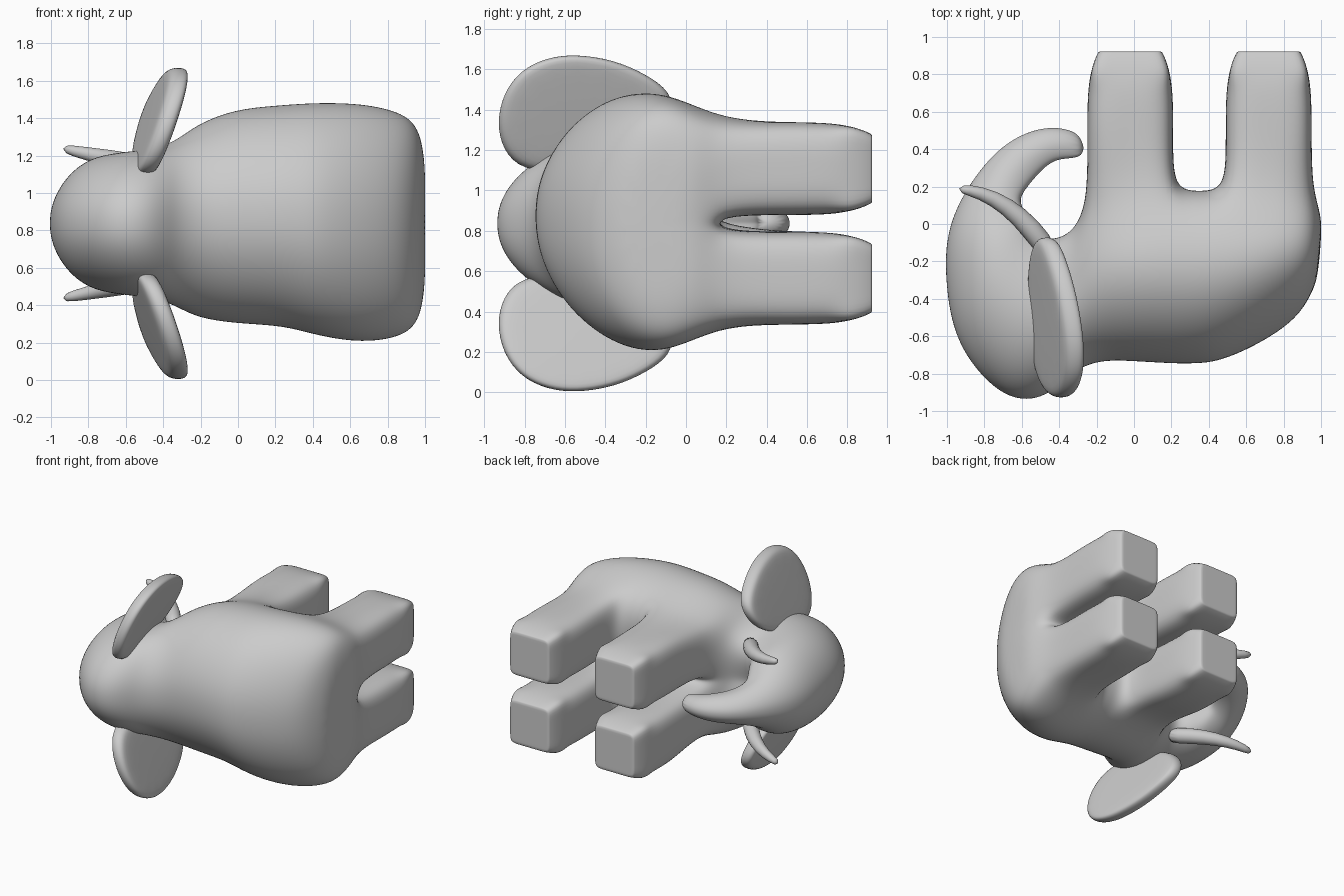
import bpy, bmesh, math
from mathutils import Vector

if "Cube" in bpy.data.objects:
    bpy.data.objects.remove(bpy.data.objects["Cube"])

ZC = 0.837  # symmetry plane: the animal lies on its side


def skin(bm, rings, skip=()):
    """Bridge point rings with quads, leaving out the (ring, point) cells in skip."""
    vr = [[bm.verts.new(p) for p in r] for r in rings]
    n = len(vr[0])
    for k, (a, b) in enumerate(zip(vr, vr[1:])):
        for i in range(n):
            if (k, i) not in skip:
                bm.faces.new((a[i], a[(i + 1) % n], b[(i + 1) % n], b[i]))
    bm.faces.new(vr[0])
    bm.faces.new(vr[-1])
    return vr


def finish(bm, name, sub):
    bmesh.ops.recalc_face_normals(bm, faces=bm.faces)
    me = bpy.data.meshes.new(name)
    bm.to_mesh(me)
    bm.free()
    ob = bpy.data.objects.new(name, me)
    bpy.context.collection.objects.link(ob)
    m = ob.modifiers.new("Subdivision", 'SUBSURF')
    m.levels = m.render_levels = sub
    me.shade_smooth()


# one cage from rump to trunk tip:
# belly x, y, back x, y, half width, centre height
spine = [(1.0, -.08, .985, -.28, .27, .83), (1.005, .05, .945, -.39, .47, .83),
         (.955, .2, .855, -.53, .59, .83), (.72, .2, .64, -.665, .637, .837),
         (.49, .2, .45, -.745, .625, .855), (.35, .19, .33, -.755, .605, .87),
         (.21, .2, .2, -.755, .585, .88), (-.02, .18, -.02, -.74, .57, .875),
         (-.25, .12, -.18, -.735, .515, .85), (-.33, -.04, -.33, -.79, .44, ZC),
         (-.44, -.07, -.46, -.94, .395, ZC), (-.49, -.06, -.69, -.965, .385, ZC),
         (-.53, -.02, -.955, -.67, .365, ZC), (-.56, .04, -1.01, -.35, .335, ZC),
         (-.59, .09, -1.015, -.09, .28, ZC), (-.61, .14, -.94, .13, .185, ZC),
         (-.55, .22, -.77, .37, .12, ZC), (-.47, .31, -.6, .49, .1, ZC),
         (-.4, .35, -.42, .53, .08, ZC), (-.26, .35, -.27, .48, .055, ZC)]
# half cross-section: (belly-to-back, sideways)
half = [(.05, .06), (0, .44), (.05, .82), (.34, 1.03), (.6, .99), (.83, .73), (.97, .35)]
section = half + [(1, 0)] + [(t, -w) for t, w in reversed(half)]
N = len(section)
rings = [[(bx + (tx - bx) * t, by + (ty - by) * t, zc + h * w) for t, w in section]
         for bx, by, tx, ty, h, zc in spine]

# leave 2 x 2 openings on the belly and grow a leg from each
openings = [(k, j, x, s) for k, x in ((2, .72), (6, -.02))
            for j, s in ((0, 1), (N - 3, -1))]
skip = {(k + a, j + b) for k, j, x, s in openings for a in (0, 1) for b in (0, 1)}
bm = bmesh.new()
grid = skin(bm, rings, skip)
crease = bm.edges.layers.float.new("crease_edge")
walk = [(0, 0), (1, 0), (2, 0), (2, 1), (2, 2), (1, 2), (0, 2), (0, 1)]
for k, j, x, s in openings:
    prev = [grid[k + a][j + b] for a, b in walk]
    for y, r in ((.45, .229), (.74, .23), (.88, .192), (.922, .168)):
        cur = [bm.verts.new((x + (1 - a) * r, y, ZC + s * .271 + (b - 1) * r))
               for a, b in walk]
        for i in range(8):
            bm.faces.new((prev[i], prev[(i + 1) % 8], cur[(i + 1) % 8], cur[i]))
        if y > .8:  # corners sharpen towards the foot
            for i in range(0, 8, 2):
                bm.edges.get((prev[i], cur[i]))[crease] = .35
        prev = cur
    mid = bm.verts.new((x, .922, ZC + s * .271))
    for i in range(1, 9, 2):
        bm.faces.new((prev[i], prev[(i + 1) % 8], prev[(i + 2) % 8], mid))
    for i in range(8):
        bm.edges.get((prev[i], prev[(i + 1) % 8]))[crease] = .7
finish(bm, "body_with_legs_and_trunk", 3)

# ears: outline in (y, z) on a tilted plane
outline = [(-.82, 1.1), (-.91, 1.2), (-.94, 1.33), (-.91, 1.48), (-.82, 1.6),
           (-.69, 1.66), (-.55, 1.678), (-.36, 1.65), (-.2, 1.58), (-.07, 1.49),
           (-.06, 1.38), (-.16, 1.24), (-.38, 1.14), (-.6, 1.08)]
for side, s in (("upper", 1), ("lower", -1)):
    rings = []
    for k, t in ((.8, -.06), (.97, -.05), (1.005, 0), (.97, .05), (.8, .06)):
        r = []
        for y, z in outline:
            y, z = -.5 + (y + .5) * k, 1.39 + (z - 1.39) * k
            x = -.52 + (z - 1.12) * .35 - (y + .5) * .13 + t
            r.append((x, y, ZC + s * (z - ZC)))
        rings.append(r)
    bm = bmesh.new()
    skin(bm, rings)
    finish(bm, side + "_ear", 2)

    # tusks: x, y, sideways offset, radius
    tusk = [(-.44, -.17, .29, .06), (-.55, -.02, .315, .06), (-.68, .1, .345, .05),
            (-.82, .17, .375, .036), (-.94, .19, .4, .025)]
    rings = []
    for i, (x, y, d, r) in enumerate(tusk):
        a, b = tusk[max(i - 1, 0)], tusk[min(i + 1, 4)]
        t = Vector((b[0] - a[0], b[1] - a[1], 0)).normalized()
        rings.append([(x - t.y * r * math.cos(q), y + t.x * r * math.cos(q),
                       ZC + s * d + r * math.sin(q))
                      for q in (math.pi * i / 6 for i in range(12))])
    bm = bmesh.new()
    skin(bm, rings)
    finish(bm, side + "_tusk", 1)
